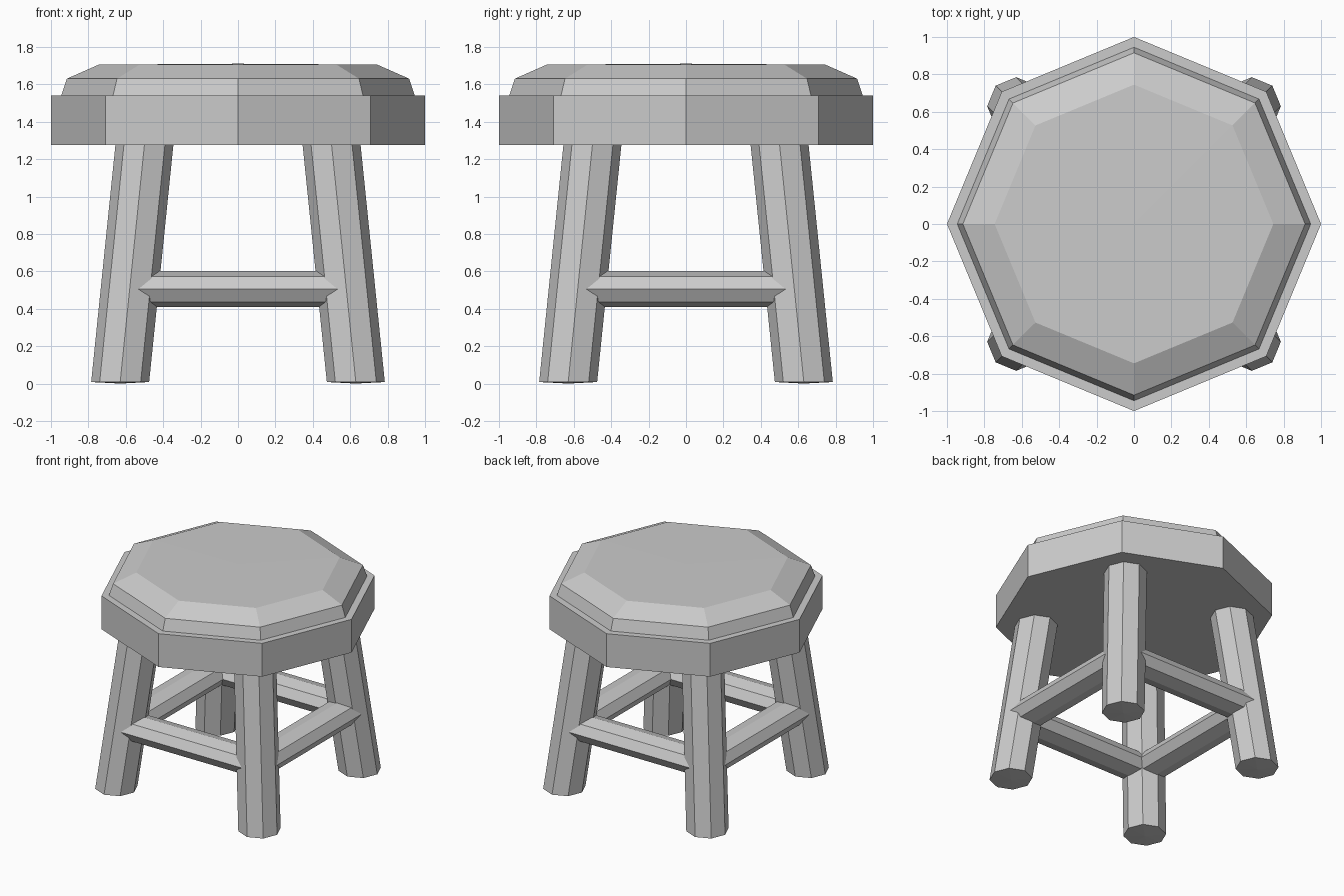
import bpy, bmesh
from math import sin, cos, pi
from mathutils import Vector

if "Cube" in bpy.data.objects:
    bpy.data.objects.remove(bpy.data.objects["Cube"])

SIDES = 8
X, Y, Z = Vector((1, 0, 0)), Vector((0, 1, 0)), Vector((0, 0, 1))


def loft(name, rings, u, v):
    """Skin octagonal rings (centre, radius along u, radius along v); zero radius = apex."""
    bm = bmesh.new()
    loops = []
    for centre, ru, rv in rings:
        n = SIDES if ru else 1
        loops.append([bm.verts.new(Vector(centre) + u * ru * cos(2 * pi * i / SIDES)
                                   + v * rv * sin(2 * pi * i / SIDES)) for i in range(n)])
    for a, b in zip(loops, loops[1:]):
        for i in range(SIDES):
            j = (i + 1) % SIDES
            quad = [a[i % len(a)], a[j % len(a)], b[j % len(b)], b[i % len(b)]]
            bm.faces.new(list(dict.fromkeys(quad)))
    for end in (loops[0], loops[-1]):
        if len(end) > 1:
            bm.faces.new(end)
    bmesh.ops.recalc_face_normals(bm, faces=bm.faces)
    mesh = bpy.data.meshes.new(name)
    bm.to_mesh(mesh)
    bm.free()
    obj = bpy.data.objects.new(name, mesh)
    bpy.context.collection.objects.link(obj)
    return obj


def lathe(name, profile):
    return loft(name, [((0, 0, z), r, r) for r, z in profile], X, Y)


# Seat board with a bevelled, slightly crowned cushion on top
lathe("seat", [(1.0, 1.275), (1.0, 1.54), (0.945, 1.54),
               (0.915, 1.63), (0.745, 1.705), (0, 1.71)])

# Four splayed legs with slightly pointed feet
for depth, sy in (("front", -1), ("back", 1)):
    for side, sx in (("left", -1), ("right", 1)):
        loft(f"{depth}_{side}_leg",
             [((0.63 * sx, 0.63 * sy, 0), 0, 0),
              ((0.63 * sx, 0.63 * sy, 0.008), 0.155, 0.155),
              ((0.50 * sx, 0.50 * sy, 1.28), 0.155, 0.155)], X, Y)

# Four stretcher rails running between the leg axes
R, RAIL_Z, WIDE, TALL = 0.58, 0.505, 0.135, 0.097
for s, along_x, along_y in ((-1, "front_rail", "left_rail"), (1, "back_rail", "right_rail")):
    loft(along_x, [((e * R, s * R, RAIL_Z), WIDE, TALL) for e in (-1, 1)], Y, Z)
    loft(along_y, [((s * R, e * R, RAIL_Z), WIDE, TALL) for e in (-1, 1)], X, Z)
